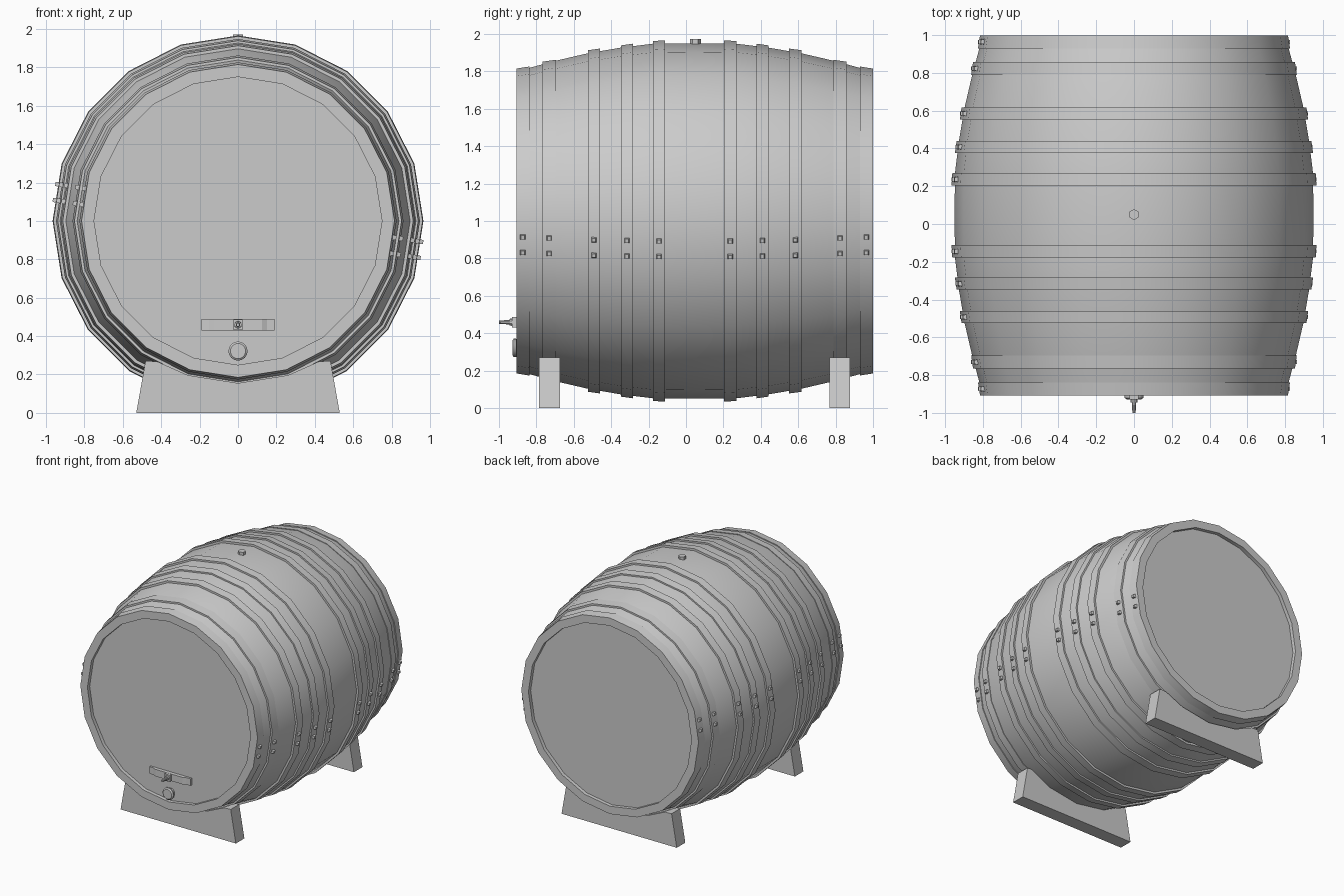
import bpy, bmesh, math
from mathutils import Matrix, Vector

if "Cube" in bpy.data.objects:
    bpy.data.objects.remove(bpy.data.objects["Cube"])

SIDES = 20          # barrel facets, one vertex line on top
CY, CZ = 0.046, 1.0  # barrel middle
HALF = 0.953        # half barrel length

grey = bpy.data.materials.new("plain grey")
grey.diffuse_color = (0.6, 0.6, 0.6, 1)
grey.use_nodes = True
grey.node_tree.nodes["Principled BSDF"].inputs["Base Color"].default_value = grey.diffuse_color


def finish(name, bm, smooth=True):
    bmesh.ops.recalc_face_normals(bm, faces=bm.faces[:])
    me = bpy.data.meshes.new(name)
    bm.to_mesh(me)
    bm.free()
    me.materials.append(grey)
    ob = bpy.data.objects.new(name, me)
    bpy.context.collection.objects.link(ob)
    if smooth:
        bpy.ops.object.select_all(action='DESELECT')
        ob.select_set(True)
        bpy.context.view_layer.objects.active = ob
        bpy.ops.object.shade_smooth_by_angle(angle=math.radians(30))
    return ob


def lathe(name, profile, z=CZ, sides=SIDES, closed=False):
    """Turn (y, radius) points around an axis along y at height z."""
    bm = bmesh.new()
    rings = []
    for y, r in profile:
        angles = [2 * math.pi * i / sides for i in range(sides)]
        rings.append([bm.verts.new((r * math.sin(a), y, z + r * math.cos(a))) for a in angles])
    pairs = list(zip(rings, rings[1:]))
    if closed:
        pairs.append((rings[-1], rings[0]))
    else:
        bm.faces.new(rings[0])
        bm.faces.new(rings[-1])
    for a, b in pairs:
        for i in range(sides):
            j = (i + 1) % sides
            bm.faces.new((a[i], a[j], b[j], b[i]))
    return finish(name, bm)


def prism(name, outline, depth_vec):
    """Extrude a flat outline of 3D points."""
    bm = bmesh.new()
    face = bm.faces.new([bm.verts.new(p) for p in outline])
    new = bmesh.ops.extrude_face_region(bm, geom=[face])["geom"]
    bmesh.ops.translate(bm, vec=depth_vec, verts=[v for v in new if isinstance(v, bmesh.types.BMVert)])
    return finish(name, bm, smooth=False)


# Barrel body with recessed heads, half profile mirrored
half = [(HALF - 0.03, 0.75), (HALF, 0.75), (HALF, 0.80), (0.742, 0.857), (0.57, 0.897),
        (0.394, 0.927), (0.222, 0.948)]
body = [(CY - d, r) for d, r in half] + [(CY, 0.95)] + [(CY + d, r) for d, r in reversed(half)]
lathe("barrel_body", body)

# Hoops: outer distance, inner distance, outer radius, inner radius
hoops = [(0.953, 0.884, 0.815, 0.826), (0.812, 0.742, 0.852, 0.862), (0.571, 0.506, 0.913, 0.922),
         (0.394, 0.330, 0.939, 0.948), (0.223, 0.158, 0.962, 0.966)]
bolts = bmesh.new()
for n, (d1, d2, r1, r2) in enumerate(hoops, 1):
    for s, end in ((-1, "front"), (1, "back")):
        y1, y2 = CY + s * d1, CY + s * d2
        lathe(f"hoop_{end}_{n}", [(y1, r1), (y2, r2), (y2, r2 - 0.05), (y1, r1 - 0.03)], closed=True)
        # Square bolt pairs on opposite facets
        dist = (r1 + r2) / 2 * math.cos(math.radians(9))
        for turn in (9, 189):
            for t in (-0.042, 0.042):
                m = (Matrix.Translation((0, (y1 + y2) / 2, CZ))
                     @ Matrix.Rotation(math.radians(turn), 4, 'Y')
                     @ Matrix.Translation((dist + 0.006, 0, t))
                     @ Matrix.Rotation(math.radians(90), 4, 'Y')
                     @ Matrix.Rotation(math.radians(45), 4, 'Z'))
                bmesh.ops.create_cone(bolts, cap_ends=True, segments=4, radius1=0.021,
                                      radius2=0.014, depth=0.024, matrix=m)
finish("hoop_bolts", bolts, smooth=False)

# Bung on top
bung = bmesh.new()
bmesh.ops.create_cone(bung, cap_ends=True, segments=6, radius1=0.029, radius2=0.029, depth=0.05,
                      matrix=Matrix.Translation((0, CY + 0.004, 1.947)))
finish("bung", bung, smooth=False)

# Cradle legs hollowed to fit the barrel
cradle = [(-0.53, 0), (0.53, 0), (0.482, 0.27)]
cradle += [(0.845 * math.sin(math.radians(a)), CZ - 0.845 * math.cos(math.radians(a)))
           for a in (30, 18, 0, -18, -30)]
cradle += [(-0.482, 0.27)]
for name, y in (("front_cradle", -0.785), ("back_cradle", 0.766)):
    prism(name, [(x, y, z) for x, z in cradle], Vector((0, 0.112, 0)))

# Cross bar on the front head, tapered toward its ends
back = CY - HALF + 0.032
right = [(0.19, back), (0.19, -0.892), (0.15, -0.895), (0.125, -0.907)]
bar = right + [(-x, y) for x, y in reversed(right)]
prism("head_bar", [(x, y, 0.43) for x, y in bar], Vector((0, 0, 0.058)))

# Spigot: square block with a stepped stem
block = [(-0.024, -0.93), (0.024, -0.93), (0.024, -0.88), (-0.024, -0.88)]
prism("spigot_block", [(x, y, 0.431) for x, y in block], Vector((0, 0, 0.056)))
lathe("spigot_stem", [(-0.92, 0.02), (-0.945, 0.018), (-0.945, 0.012), (-1.0, 0.009)], z=0.459, sides=10)

# Round plug below the spigot
lathe("head_plug", [(-0.87, 0.03), (-0.905, 0.035), (-0.908, 0.05), (-0.92, 0.05), (-0.928, 0.04)],
      z=0.322, sides=16)
